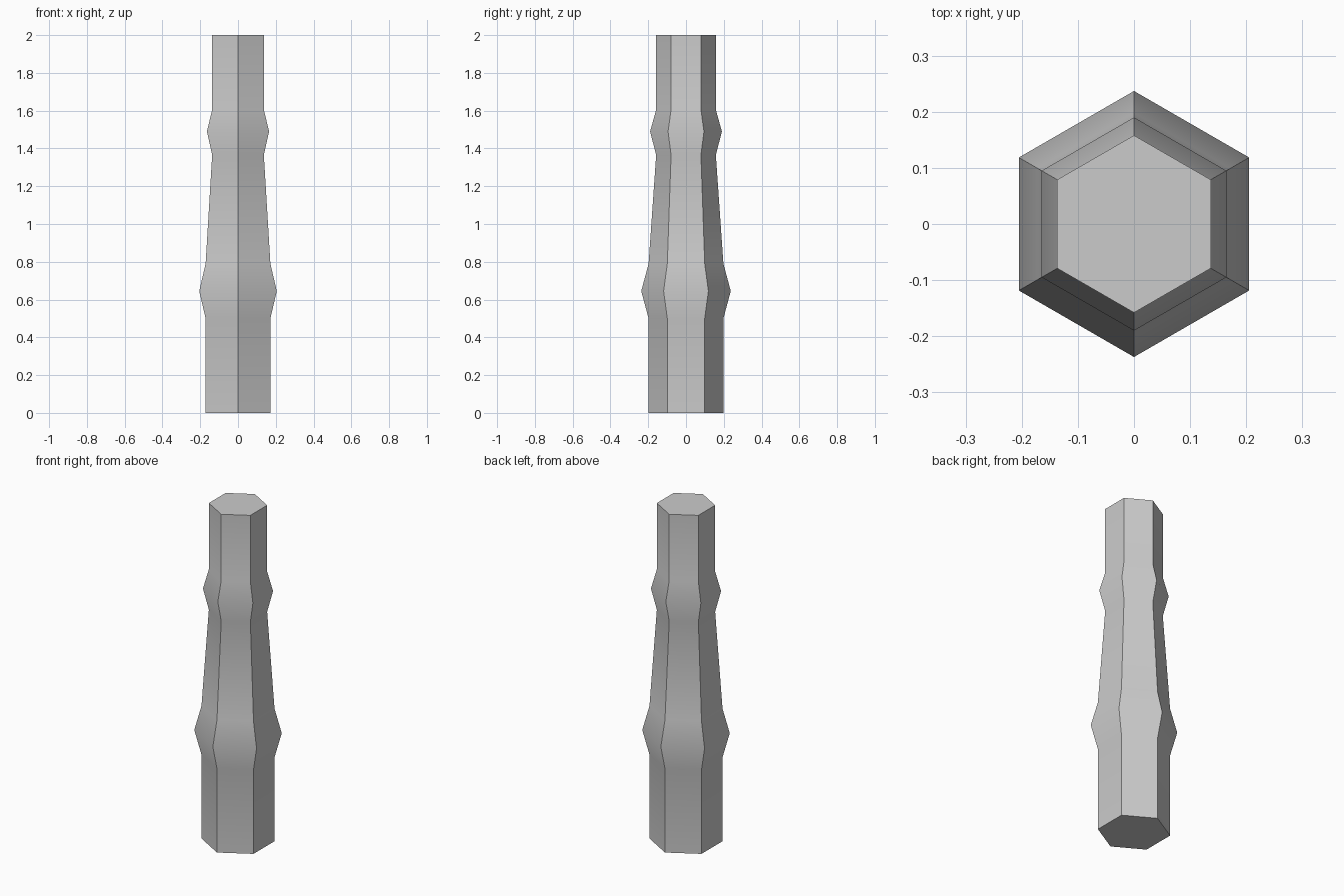
import bpy, bmesh, math

cube = bpy.data.objects.get("Cube")
if cube:
    bpy.data.objects.remove(cube, do_unlink=True)

SIDES = 6
# Column profile: (corner radius, height)
PROFILE = [(0.198, 0), (0.198, 0.5), (0.237, 0.645), (0.198, 0.79),
           (0.158, 1.365), (0.19, 1.49), (0.158, 1.605), (0.158, 2)]

grey = bpy.data.materials.new("plain grey")
grey.use_nodes = True
colour = (0.6, 0.6, 0.6, 1)
grey.diffuse_color = colour
grey.node_tree.nodes["Principled BSDF"].inputs["Base Color"].default_value = colour

# Hexagonal column, with corners pointing to the front and back
bm = bmesh.new()
rings = []
for radius, height in PROFILE:
    ring = []
    for i in range(SIDES):
        a = math.tau * i / SIDES + math.pi / 2
        ring.append(bm.verts.new((radius * math.cos(a), radius * math.sin(a), height)))
    rings.append(ring)
for low, high in zip(rings, rings[1:]):
    for i in range(SIDES):
        j = (i + 1) % SIDES
        bm.faces.new((low[i], low[j], high[j], high[i]))
bm.faces.new(rings[0][::-1])
bm.faces.new(rings[-1])

mesh = bpy.data.meshes.new("column")
bm.to_mesh(mesh)
bm.free()
mesh.materials.append(grey)
column = bpy.data.objects.new("column", mesh)
bpy.context.collection.objects.link(column)

# Soft bands along the height, crisp corners and end caps
bpy.context.view_layer.objects.active = column
column.select_set(True)
bpy.ops.object.shade_smooth_by_angle(angle=math.radians(40))
